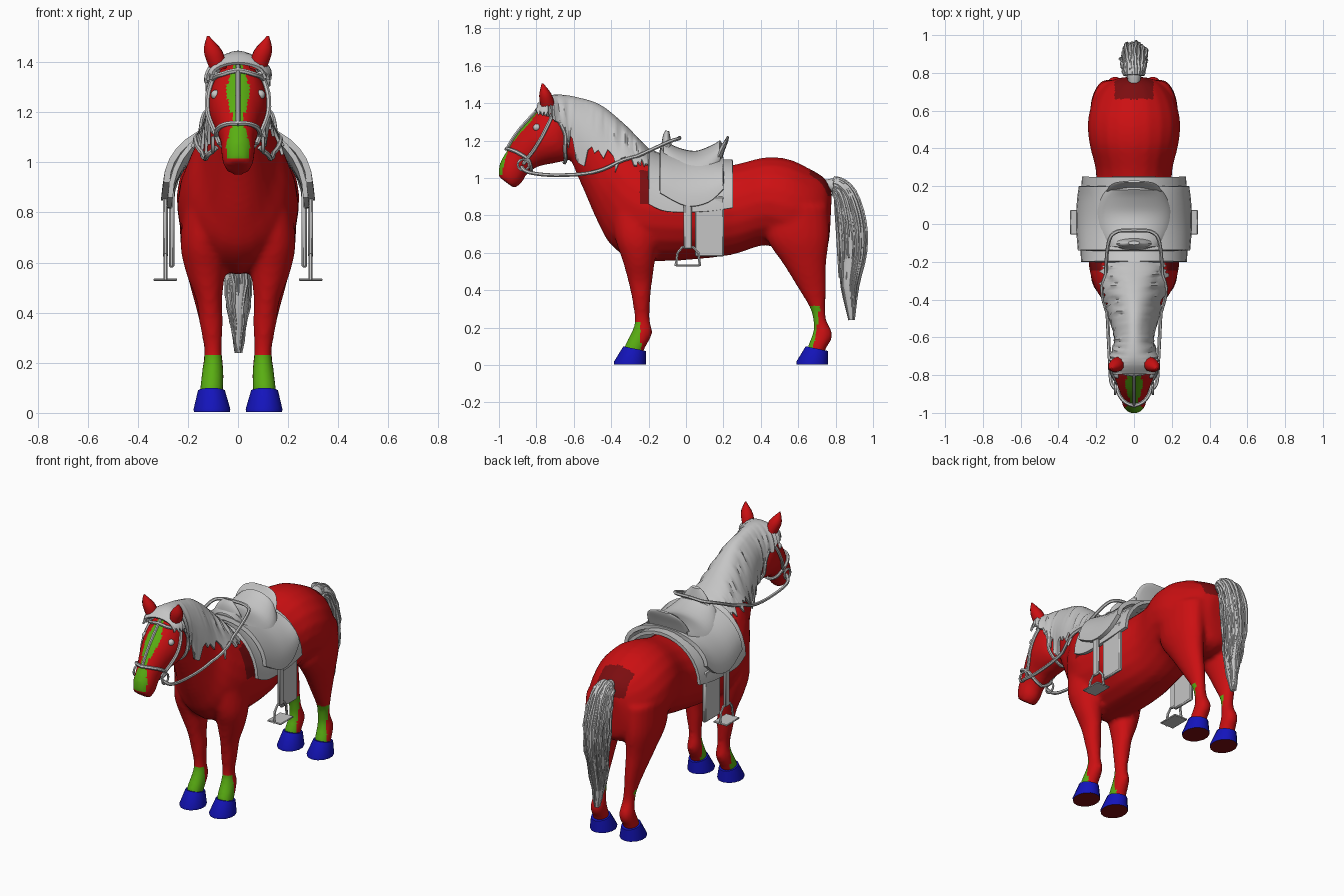
import bpy, bmesh, math, random
from mathutils import Vector
from mathutils.bvhtree import BVHTree

random.seed(4)
if "Cube" in bpy.data.objects:
    bpy.data.objects.remove(bpy.data.objects["Cube"])


def material(name, rgb):
    m = bpy.data.materials.new(name)
    m.use_nodes = True
    m.diffuse_color = (*rgb, 1)
    m.node_tree.nodes["Principled BSDF"].inputs["Base Color"].default_value = (*rgb, 1)
    return m


RED = material("red_coat", (.6, .005, .006))
GREEN = material("green_markings", (.1, .42, .006))
BLUE = material("blue_hoof", (.007, .007, .5))
GREY = material("grey_tack_and_hair", (.56, .56, .56))
DARK = material("dark_red", (.2, .004, .005))


def smooth_path(pts, steps):
    """Catmull-Rom interpolation of tuples of any length."""
    out = []
    for i in range(len(pts) - 1):
        a, b, c, d = (pts[max(0, min(len(pts) - 1, i + k))] for k in (-1, 0, 1, 2))
        for j in range(steps):
            t = j / steps
            out.append([q + t / 2 * (r - p + t * (2 * p - 5 * q + 4 * r - s + t * (3 * (q - r) + s - p)))
                        for p, q, r, s in zip(a, b, c, d)])
    return out + [list(pts[-1])]


def finish(ob, angle=40):
    """Apply modifiers, then shade smooth with sharp edges kept."""
    dg = bpy.context.evaluated_depsgraph_get()
    mesh = bpy.data.meshes.new_from_object(ob.evaluated_get(dg))
    name = ob.name
    bpy.data.objects.remove(ob)
    ob = bpy.data.objects.new(name, mesh)
    bpy.context.collection.objects.link(ob)
    bpy.ops.object.select_all(action='DESELECT')
    ob.select_set(True)
    bpy.context.view_layer.objects.active = ob
    bpy.ops.object.shade_smooth_by_angle(angle=math.radians(angle))
    return ob


def from_bmesh(name, bm, *mats):
    bmesh.ops.recalc_face_normals(bm, faces=bm.faces)
    mesh = bpy.data.meshes.new(name)
    bm.to_mesh(mesh)
    bm.free()
    for m in mats:
        mesh.materials.append(m)
    ob = bpy.data.objects.new(name, mesh)
    bpy.context.collection.objects.link(ob)
    return ob


def add_loft(bm, secs, side=1, steps=4, sides=20):
    """Elliptic rings; each section is y, z of two opposite edges, half width, x."""
    secs = [s if len(s) == 6 else (*s, 0) for s in secs]
    rings = []
    for y1, z1, y2, z2, w, x in smooth_path(secs, steps):
        mid = Vector((x * side, (y1 + y2) / 2, (z1 + z2) / 2))
        half = Vector((0, (y1 - y2) / 2, (z1 - z2) / 2))
        rings.append([bm.verts.new(mid + half * math.cos(a) + Vector((w * math.sin(a), 0, 0)))
                      for a in (math.tau * k / sides for k in range(sides))])
    for r, q in zip(rings, rings[1:]):
        for k in range(sides):
            bm.faces.new((r[k - 1], r[k], q[k], q[k - 1]))
    bm.faces.new(rings[0])
    bm.faces.new(rings[-1])


def loft(name, secs, mat, side=1, **kw):
    bm = bmesh.new()
    add_loft(bm, secs, side, **kw)
    return finish(from_bmesh(name, bm, mat))


# Body, neck, head and legs fused into one skin
TORSO = [(.78, .93, .77, .72, .07), (.74, 1, .75, .62, .15), (.66, 1.05, .66, .58, .215),
         (.55, 1.1, .53, .6, .245), (.42, 1.11, .42, .64, .235), (.25, 1.07, .25, .59, .2),
         (.05, 1.05, .05, .565, .235), (-.12, 1.09, -.14, .555, .243), (-.22, 1.14, -.28, .56, .235),
         (-.3, 1.2, -.4, .64, .2), (-.38, 1.27, -.47, .76, .145), (-.47, 1.35, -.54, .92, .115),
         (-.58, 1.4, -.6, 1.06, .09), (-.7, 1.41, -.62, 1.13, .085)]
HEAD = [(-.68, 1.42, -.6, 1.18, .085), (-.76, 1.39, -.63, 1.1, .115), (-.83, 1.32, -.7, 1.08, .117),
        (-.9, 1.24, -.79, 1.06, .09), (-.95, 1.16, -.85, 1.02, .07), (-.995, 1.08, -.88, .97, .066),
        (-1.005, 1.01, -.92, .945, .05)]
FRONT_LEG = [(-.4, .85, -.16, .85, .08, .13), (-.38, .68, -.15, .68, .09, .14),
             (-.34, .56, -.165, .56, .078, .13), (-.31, .45, -.18, .45, .052, .115),
             (-.29, .36, -.19, .36, .047, .107), (-.275, .25, -.195, .25, .035, .1),
             (-.285, .19, -.18, .17, .042, .1), (-.325, .11, -.22, .09, .047, .105),
             (-.335, .06, -.23, .06, .045, .108)]
HIND_LEG = [(.42, .85, .76, .85, .1, .13), (.43, .68, .765, .68, .09, .14),
            (.52, .54, .75, .54, .07, .13), (.6, .41, .75, .41, .05, .115),
            (.66, .31, .745, .31, .038, .105), (.68, .24, .75, .24, .037, .1),
            (.68, .18, .785, .16, .043, .1), (.655, .11, .75, .09, .047, .105),
            (.645, .06, .74, .06, .045, .108)]
bm = bmesh.new()
add_loft(bm, TORSO)
add_loft(bm, HEAD)
for side in (1, -1):
    add_loft(bm, FRONT_LEG, side)
    add_loft(bm, HIND_LEG, side)
body = from_bmesh("body", bm, RED, GREEN, DARK)
fuse = body.modifiers.new("fuse", 'REMESH')
fuse.mode = 'VOXEL'
fuse.voxel_size = .014
soft = body.modifiers.new("soften", 'SMOOTH')
soft.iterations = 5
body = finish(body, 60)

# Painted markings on the skin
for f in body.data.polygons:
    x, y, z = f.center
    blaze = .034 + .013 * math.cos((z - 1.28) * 28)
    if y < -.74 and 1.02 < z < 1.39 and abs(x) < blaze and f.normal.y < -.3:
        f.material_index = 1
    elif (z < .225 and y < -.24) or (z < .32 and .4 < y < .665 + .17 * z):
        f.material_index = 1
    elif (y > .66 and z > .9 and abs(x) < .1) or (-.25 < y < -.1 and .86 < z < 1.04):
        f.material_index = 2

tree = BVHTree.FromPolygons([v.co for v in body.data.vertices],
                            [p.vertices[:] for p in body.data.polygons])


def on_skin(p, gap, always=False):
    """Keep a point outside the skin, or lay it onto the skin."""
    p = Vector(p)
    loc, normal, _, _ = tree.find_nearest(p)
    return loc + normal * gap if always or (p - loc).dot(normal) < gap else p


# Hooves, ears and eyes
for side, tag in ((1, "left"), (-1, "right")):
    for y, part in ((0, "front"), (.975, "hind")):
        hoof = loft(f"{tag}_{part}_hoof", [(-.335 + y, .1, -.215 + y, .075, .055, .106),
                    (-.385 + y, .018, -.215 + y, .012, .075, .104),
                    (-.385 + y, .003, -.215 + y, .003, .074, .104)], BLUE, side, steps=1, sides=14)
        hoof.data.materials.append(DARK)
        for f in hoof.data.polygons:
            f.material_index = int(f.normal.z < -.8)
    loft(f"{tag}_ear", [(-.775, 1.37, -.7, 1.39, .036, .08), (-.785, 1.44, -.72, 1.45, .038, .1),
                        (-.772, 1.505, -.762, 1.505, .004, .12)], RED, side, sides=10)
    bm = bmesh.new()
    bmesh.ops.create_uvsphere(bm, u_segments=12, v_segments=8, radius=.02)
    bmesh.ops.translate(bm, verts=bm.verts, vec=on_skin((.11 * side, -.81, 1.28), -.006, True))
    finish(from_bmesh(f"{tag}_eye", bm, GREY))


def drape(name, secs, steps, thick, gap, jag=0):
    """Sheet arched over the back; sections are y, z of ridge and hem, half width."""
    bm, rows, cols = bmesh.new(), [], 16
    for y1, z1, y2, z2, w in smooth_path(secs, steps):
        row = []
        hang = [1 + jag * random.uniform(-1, .6) for _ in range(2)]
        wave = 1 + jag * random.uniform(-.2, .2)
        for k in range(cols + 1):
            a = math.pi * (k / cols - .5)
            drop = (1 - math.cos(a)) * (1 + (hang[a > 0] - 1) * abs(math.sin(a)))
            p = (w * wave * math.sin(a), y1 + (y2 - y1) * drop, z1 + (z2 - z1) * drop)
            row.append(bm.verts.new(on_skin(p, gap)))
        rows.append(row)
    for r, q in zip(rows, rows[1:]):
        for k in range(cols):
            bm.faces.new((r[k], r[k + 1], q[k + 1], q[k]))
    ob = from_bmesh(name, bm, GREY)
    solid = ob.modifiers.new("thickness", 'SOLIDIFY')
    solid.thickness = thick
    solid.offset = 0
    return finish(ob)


# Mane with forelock
drape("mane", [(-.79, 1.395, -.8, 1.34, .1), (-.74, 1.43, -.74, 1.33, .125), (-.68, 1.44, -.66, 1.26, .11),
               (-.58, 1.425, -.6, 1.15, .1), (-.46, 1.385, -.47, 1.08, .115), (-.34, 1.29, -.34, 1.06, .13),
               (-.25, 1.2, -.24, 1.06, .14), (-.19, 1.14, -.19, 1.06, .12)], 8, .012, .012, .3)


def tubes(name, paths, radius, taper=False, closed=False):
    cu = bpy.data.curves.new(name, 'CURVE')
    cu.dimensions = '3D'
    cu.bevel_depth = radius
    cu.bevel_resolution = 1
    cu.use_fill_caps = True
    cu.materials.append(GREY)
    for pts in paths:
        sp = cu.splines.new('POLY')
        sp.points.add(len(pts) - 1)
        sp.use_cyclic_u = closed
        for i, p in enumerate(pts):
            sp.points[i].co = (*p, 1)
            sp.points[i].radius = 1 - .85 * (i / len(pts)) ** 2 if taper else 1
    ob = bpy.data.objects.new(name, cu)
    bpy.context.collection.objects.link(ob)
    return finish(ob)


# Tail: a core wrapped in loose strands
TAIL = [(.74, .99, .76, .93, .03), (.82, .995, .8, .91, .045), (.9, .93, .81, .84, .055),
        (.955, .77, .82, .7, .06), (.96, .6, .825, .56, .05), (.92, .42, .83, .42, .04),
        (.9, .24, .87, .24, .012)]
loft("tail_core", TAIL, GREY, sides=12)
strands = []
for i in range(40):
    a, reach = math.tau * i / 40, random.uniform(.85, 1.15)
    path = smooth_path(TAIL, 3)[2:random.randint(13, 19)]
    strands.append([(w * reach * math.sin(a) + random.uniform(-.006, .006),
                     (y1 + y2) / 2 + (y1 - y2) / 2 * reach * math.cos(a),
                     (z1 + z2) / 2 + (z1 - z2) / 2 * reach * math.cos(a))
                    for y1, z1, y2, z2, w in path])
tubes("tail_strands", strands, .012, taper=True)

# Saddle
drape("saddle_blanket", [(-.2, 1.15, -.2, .86, .27), (-.1, 1.11, -.1, .82, .275),
                         (.1, 1.09, .1, .82, .275), (.25, 1.09, .25, .84, .265)], 4, .02, .018)
drape("saddle_skirt", [(-.14, 1.15, -.14, .92, .285), (0, 1.12, 0, .85, .295),
                       (.12, 1.11, .12, .87, .29), (.2, 1.1, .2, .94, .28)], 4, .025, .03)
drape("saddle_seat", [(-.13, 1.19, -.1, 1.04, .14), (-.05, 1.15, -.05, 1, .19), (.05, 1.13, .05, 1, .2),
                      (.14, 1.16, .13, 1.03, .17), (.19, 1.19, .17, 1.08, .13)], 4, .03, .03)
loft("saddle_cantle", [(.12, 1.06, .18, 1.06, .15), (.17, 1.15, .205, 1.14, .14),
                       (.205, 1.2, .225, 1.195, .11), (.22, 1.225, .23, 1.22, .05)], GREY)
loft("saddle_pommel", [(-.12, 1.08, -.03, 1.06, .13), (-.13, 1.16, -.07, 1.15, .1),
                       (-.125, 1.22, -.08, 1.2, .07), (-.11, 1.255, -.09, 1.25, .03)], GREY)


def box(name, centre, size):
    bm = bmesh.new()
    bmesh.ops.create_cube(bm, size=1)
    for v in bm.verts:
        v.co = Vector(centre) + Vector(a * b for a, b in zip(v.co, size))
    bmesh.ops.bevel(bm, geom=bm.edges[:], offset=min(size) * .3, segments=1, affect='EDGES')
    return finish(from_bmesh(name, bm, GREY))


for side, tag in ((1, "left"), (-1, "right")):
    box(f"{tag}_saddle_flap", (.265 * side, .125, .74), (.022, .155, .32))
    box(f"{tag}_stirrup_strap", (.29 * side, .01, .75), (.02, .045, .26))
    box(f"{tag}_stirrup_tread", (.29 * side, .01, .532), (.095, .13, .01))
    tubes(f"{tag}_stirrup_frame", [[(.29 * side, .01 + y, z) for y, z in
          ((-.065, .53), (-.055, .6), (-.03, .63), (.03, .63), (.055, .6), (.065, .53))]], .008)

# Bridle straps lie on the skin, mirrored left and right
STRAPS = {"cheek": [(.12, -.7, 1.38), (.12, -.77, 1.22), (.09, -.87, 1.07)],
          "noseband": [(0, -.97, 1.16), (.08, -.91, 1.14), (.09, -.84, 1.09), (0, -.83, 1.03)],
          "throat": [(.12, -.71, 1.36), (.12, -.64, 1.24), (.1, -.64, 1.14), (0, -.65, 1.08)],
          "brow": [(.12, -.72, 1.34), (.07, -.79, 1.36), (0, -.8, 1.37)]}
for part, pts in STRAPS.items():
    tubes(f"bridle_{part}_straps", [[on_skin((x * s, y, z), .009, True) for x, y, z in smooth_path(pts, 6)]
                                    for s in (1, -1)], .01)
face = smooth_path([(0, -.78, 1.4), (0, -.87, 1.3), (0, -.96, 1.16)], 5)
tubes("bridle_face_strap", [[on_skin(p, .007, True) for p in face]], .009)

# Bit rings and reins
REIN = [(.085, -.88, 1.06), (.12, -.84, 1.03), (.13, -.7, 1.015), (.14, -.5, 1.03),
        (.15, -.3, 1.1), (.135, -.1, 1.19), (.09, -.04, 1.21), (0, -.035, 1.215)]
tubes("reins", [[on_skin((x * s, y, z), .015) for x, y, z in smooth_path(REIN, 6)] for s in (1, -1)], .01)
tubes("bit_rings", [[(.1 * s, -.87 + .03 * math.cos(a), 1.07 + .03 * math.sin(a))
                     for a in (math.tau * k / 12 for k in range(12))] for s in (1, -1)], .007, closed=True)
